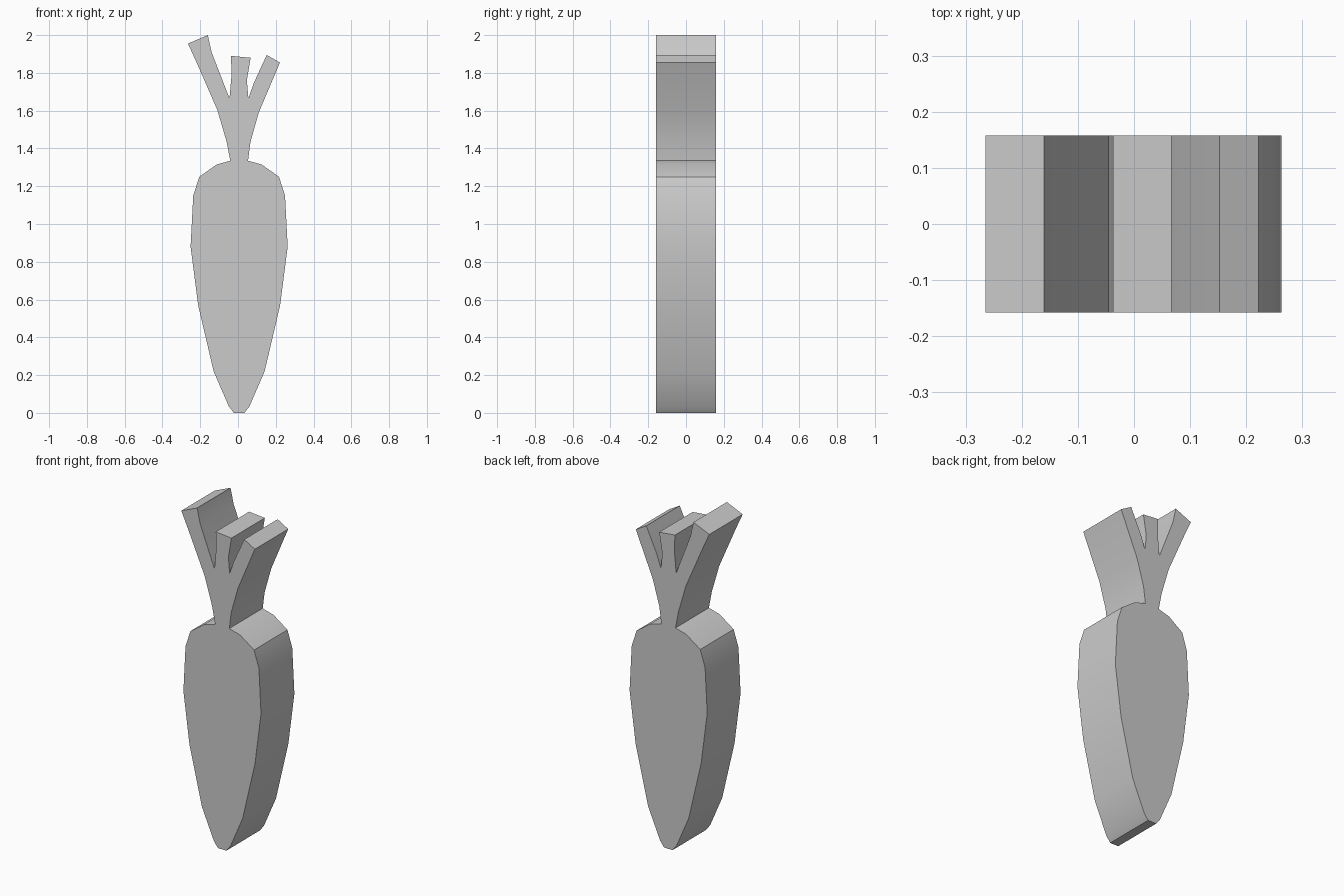
import bpy, bmesh, math

if "Cube" in bpy.data.objects:
    bpy.data.objects.remove(bpy.data.objects["Cube"])

HALF_DEPTH = 0.158
MID_X = 0.006


def slab(name, outline):
    """Extrude an x-z outline through y; the last-to-first side stays open as the joint."""
    bm = bmesh.new()
    front = [bm.verts.new((x, -HALF_DEPTH, z)) for x, z in outline]
    back = [bm.verts.new((x, HALF_DEPTH, z)) for x, z in outline]
    bm.faces.new(front)
    bm.faces.new(back[::-1])
    for i in range(len(outline) - 1):
        bm.faces.new((front[i + 1], front[i], back[i], back[i + 1]))
    mesh = bpy.data.meshes.new(name)
    bm.to_mesh(mesh)
    bm.free()
    obj = bpy.data.objects.new(name, mesh)
    bpy.context.collection.objects.link(obj)
    bpy.ops.object.select_all(action='DESELECT')
    obj.select_set(True)
    bpy.context.view_layer.objects.active = obj
    bpy.ops.object.shade_smooth_by_angle(angle=math.radians(30))
    return obj


# Tapered root: half profile from tip to neck, mirrored
half = [(0.028, 0.0), (0.055, 0.035), (0.135, 0.22), (0.217, 0.57),
        (0.257, 0.88), (0.243, 1.15), (0.211, 1.25), (0.119, 1.315), (0.047, 1.335)]
left = [(MID_X - x, z) for x, z in reversed(half)]
right = [(MID_X + x, z) for x, z in half]
slab("root", left + right)

# Leafy top: three flaring stalks, outlined counter-clockwise from the neck
slab("stalks", [
    (0.053, 1.335), (0.066, 1.435), (0.11, 1.59),
    (0.222, 1.855), (0.152, 1.895), (0.083, 1.745), (0.055, 1.665),      # right stalk
    (0.047, 1.76), (0.067, 1.88), (-0.037, 1.89), (-0.034, 1.79), (-0.045, 1.665),  # middle
    (-0.14, 1.91), (-0.16, 2.0), (-0.265, 1.955), (-0.22, 1.857),        # left stalk
    (-0.11, 1.605), (-0.06, 1.435), (-0.041, 1.335)])
